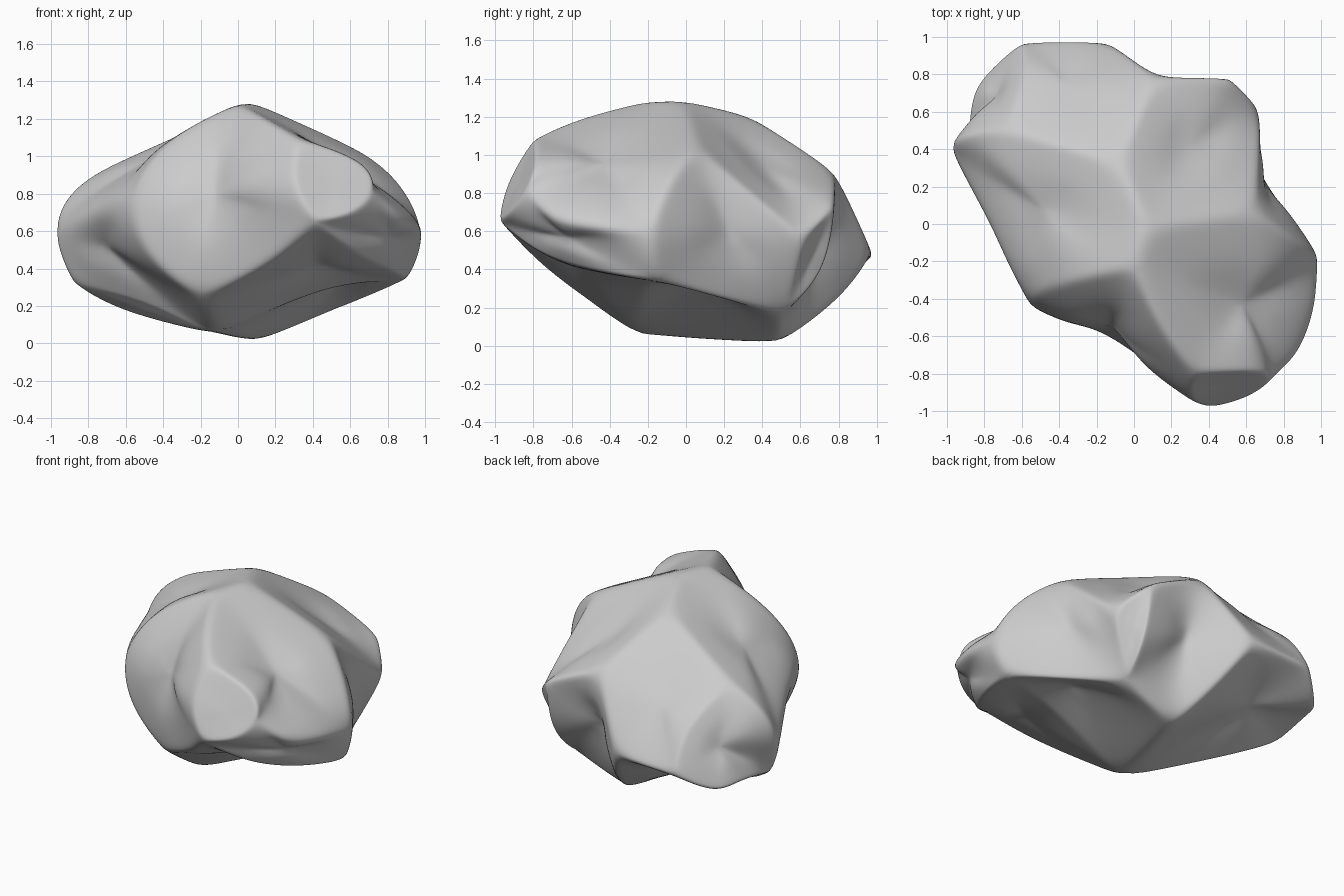
import bpy
import bmesh
from mathutils import Vector

if "Cube" in bpy.data.objects:
    bpy.data.objects.remove(bpy.data.objects["Cube"], do_unlink=True)

# Stone material
stone = bpy.data.materials.new("stone_grey")
stone.use_nodes = True
colour = (0.6, 0.6, 0.6, 1)
stone.diffuse_color = colour
shader = next(n for n in stone.node_tree.nodes if n.type == "BSDF_PRINCIPLED")
shader.inputs["Base Color"].default_value = colour
shader.inputs["Roughness"].default_value = 0.9

# Corners where the ridges of the rock meet
corners = {
    # crown
    "peak": (0.07, -0.02, 1.28), "brow": (0, -0.23, 1.27),
    "brow_front": (0.14, -0.55, 1.19),
    "crown_back": (-0.08, 0.32, 1.2), "shoulder": (0.63, 0.06, 1.03),
    "slope_left": (-0.37, -0.3, 1.09), "slope_right": (0.85, -0.08, 0.88),
    # left and back flank
    "crest": (-0.68, 0.5, 0.94), "notch": (-0.55, 0.83, 0.72),
    "west": (-1, 0.4, 0.61), "west_low": (-0.88, 0.34, 0.33),
    "west_top": (-0.89, 0.47, 0.82), "spur": (-0.87, 0.66, 0.39),
    "waist": (-0.75, -0.02, 0.74), "flank_low": (-0.5, -0.02, 0.26),
    "hip": (-0.79, 0.79, 0.32), "tail_a": (-0.59, 0.97, 0.46),
    "tail_b": (-0.15, 0.97, 0.48), "back_top": (0.11, 0.77, 0.91),
    "tail_low": (-0.03, 0.81, 0.25),
    "back_side": (0.5, 0.77, 0.74), "back_edge": (0.67, 0.6, 0.57),
    "heel": (0.5, 0.72, 0.38),
    # right flank and front
    "east": (1.01, -0.2, 0.59), "rim_a": (0.98, -0.46, 0.64),
    "rim_b": (0.87, -0.72, 0.69),
    "cheek": (-0.6, -0.4, 0.78), "jaw": (-0.49, -0.46, 0.45),
    "chin": (-0.2, -0.51, 0.25), "lip": (0.17, -0.76, 0.43),
    # blunt nose
    "nose_a": (0.31, -0.78, 1.09), "nose_b": (0.69, -0.76, 0.97),
    "nose_c": (0.74, -0.82, 0.8), "nose_d": (0.6, -0.92, 0.68),
    "nose_e": (0.4, -0.97, 0.65), "nose_f": (0.27, -0.93, 0.85),
    # underside
    "keel_back": (0.1, 0.48, 0.01), "keel_front": (-0.12, -0.25, 0.06),
    "base_back": (0.48, 0.5, 0.17), "base_right": (0.9, -0.14, 0.34),
    "base_mid": (0.48, -0.22, 0.34), "base_left": (-0.63, 0.3, 0.18),
    "skirt_a": (0.63, -0.75, 0.47), "skirt_b": (0.82, -0.45, 0.39),
}

# Facets between the ridges: corners, dimple position or depth, and swelling
facets = [
    ("brow slope_left cheek jaw chin lip nose_e nose_f nose_a brow_front",
     (-0.12, -0.54, 0.79), 0.05),
    ("shoulder back_edge base_back base_right east slope_right",
     (0.69, 0.22, 0.59), 0.02),
    ("back_top back_side heel base_back keel_back tail_low tail_b",
     (0.15, 0.68, 0.53), 0.02),
    ("crest notch tail_a hip spur west_low west west_top",
     (-0.73, 0.69, 0.59), 0.02),
    ("chin lip nose_e skirt_a skirt_b base_right base_mid keel_front",
     (0.42, -0.56, 0.43), 0.02),
    ("keel_front base_mid base_right base_back keel_back",
     (0.53, 0.06, 0.33), 0.0),
    ("cheek jaw chin keel_front flank_low west_low west waist",
     (-0.7, 0.05, 0.52), 0.02),
    ("crest west_top west waist cheek slope_left brow peak crown_back",
     0.01, 0.02),
    ("crown_back crest notch tail_a tail_b back_top", 0.0, 0.01),
    ("crown_back back_top back_side back_edge shoulder peak", 0.05, 0.02),
    ("peak shoulder slope_right east rim_a rim_b nose_c nose_b nose_a "
     "brow_front brow", 0.02, 0.03),
    ("east rim_a rim_b nose_c nose_d nose_e skirt_a skirt_b base_right",
     -0.02, 0.02),
    ("nose_a nose_b nose_c nose_d nose_e nose_f", 0.0, 0.0),
    ("back_side back_edge base_back heel", 0.0, 0.0),
    ("tail_b tail_a hip spur west_low base_left keel_front keel_back "
     "tail_low", 0.05, 0.01),
    ("keel_front base_left west_low flank_low", 0.0, 0.0),
]

# Place the corners slightly proud, since rounding wears them back
bm = bmesh.new()
middle = Vector((0, 0, 0.6))
points = {}
for name, co in corners.items():
    reach = Vector(co) - middle
    points[name] = bm.verts.new(Vector(co) + reach.normalized() * 0.02)

outlines = [bm.faces.new([points[n] for n in names.split()])
            for names, dent, swell in facets]

# Ridges keep a semi-sharp crease, except along the soft rims
crease = bm.edges.layers.float.new("crease_edge")
rims = ("east rim_a rim_b nose_c", "cheek waist west")
soft = [{points[n] for n in rim.split()} for rim in rims]
for edge in bm.edges:
    is_soft = any(rim.issuperset(edge.verts) for rim in soft)
    edge[crease] = 0.0 if is_soft else 0.42

# Fill each facet with a swollen ring around its hub; dimples stay pointed
pointed = bm.verts.layers.float.new("crease_vert")
for face, (names, dent, swell) in zip(outlines, facets):
    face.normal_update()
    centre = face.calc_center_median()
    outward = face.normal.copy()
    if outward.dot(centre - middle) < 0:
        outward.negate()
    dimpled = isinstance(dent, tuple)
    hub = bm.verts.new(dent if dimpled else centre - outward * dent)
    hub[pointed] = 0.45 if dimpled else 0.0
    rim = list(face.verts)
    ring = [bm.verts.new(hub.co.lerp(v.co, 0.5) + outward * swell)
            for v in rim]
    for i in range(len(rim)):
        bm.faces.new((rim[i - 1], rim[i], ring[i], ring[i - 1]))
        bm.faces.new((ring[i - 1], ring[i], hub))
bmesh.ops.delete(bm, geom=outlines, context="FACES_ONLY")
bmesh.ops.recalc_face_normals(bm, faces=bm.faces[:])
for face in bm.faces:
    face.smooth = True

mesh = bpy.data.meshes.new("rock")
bm.to_mesh(mesh)
bm.free()
mesh.materials.append(stone)
rock = bpy.data.objects.new("rock", mesh)
bpy.context.collection.objects.link(rock)

# Round the cage into worn stone
worn = rock.modifiers.new("worn_surface", "SUBSURF")
worn.levels = worn.render_levels = 4
